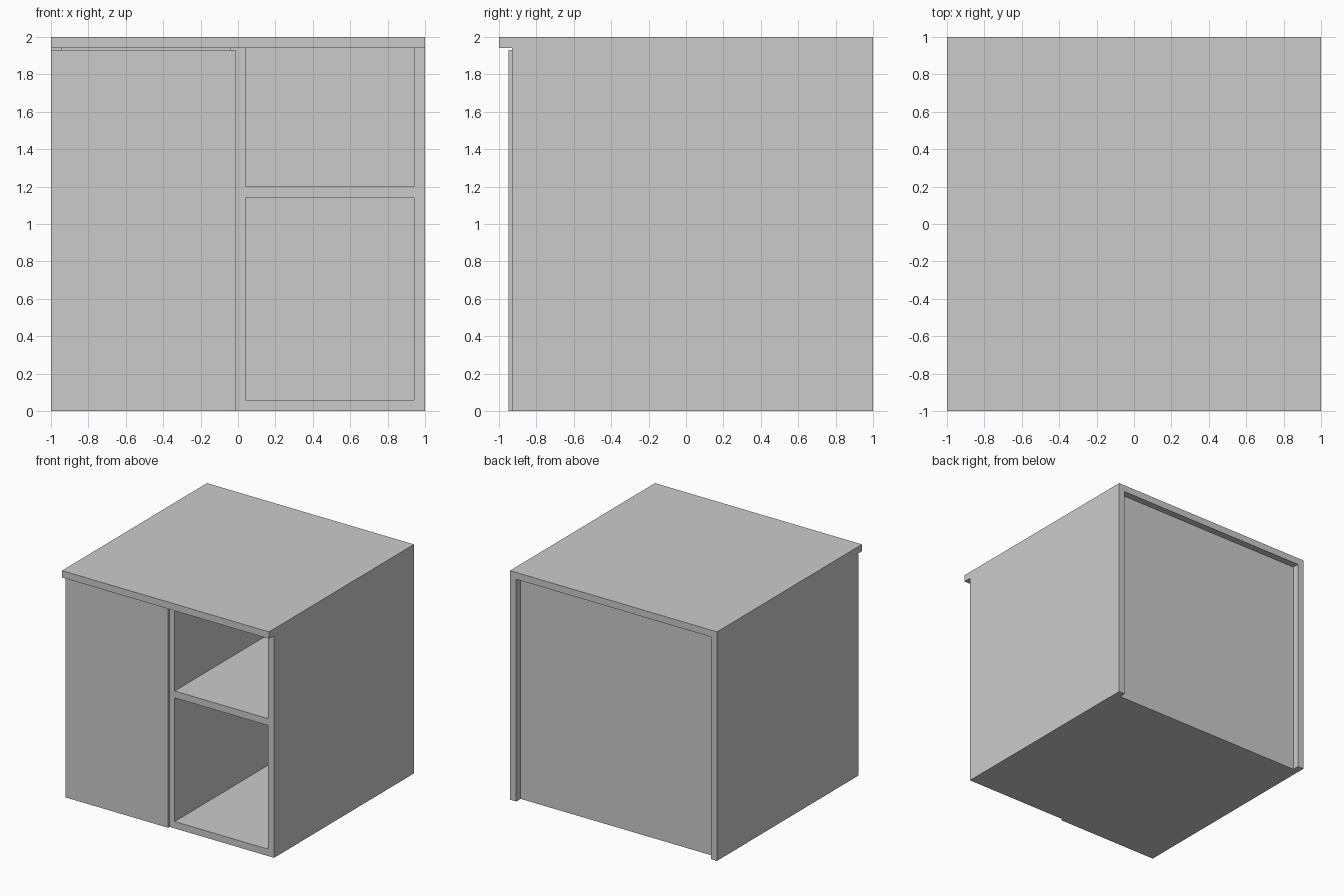
import bpy, bmesh

if "Cube" in bpy.data.objects:
    bpy.data.objects.remove(bpy.data.objects["Cube"])

T = 0.06            # board thickness
FRONT = -0.93       # front plane of the carcass
BACK_IN = 0.91      # inner face of the back panel
BACK_OUT = 0.94     # outer face of the recessed back panel


def new_object(name, bm):
    bmesh.ops.recalc_face_normals(bm, faces=bm.faces)
    mesh = bpy.data.meshes.new(name)
    bm.to_mesh(mesh)
    bm.free()
    ob = bpy.data.objects.new(name, mesh)
    bpy.context.collection.objects.link(ob)
    return ob


def box(name, x, y, z):
    bm = bmesh.new()
    bmesh.ops.create_cube(bm, size=1)
    for v in bm.verts:
        v.co = [r[0] if c < 0 else r[1] for c, r in zip(v.co, (x, y, z))]
    return new_object(name, bm)


def cut(target, cutter):
    mod = target.modifiers.new("opening", 'BOOLEAN')
    mod.operation = 'DIFFERENCE'
    mod.solver = 'EXACT'
    mod.object = cutter
    bpy.context.view_layer.objects.active = target
    bpy.ops.object.modifier_apply(modifier=mod.name)
    bpy.data.objects.remove(cutter, do_unlink=True)


# Carcass: side profile with overhanging top, extruded across the width
profile = [(FRONT, 0), (1, 0), (1, 2), (-1, 2), (-1, 2 - T), (FRONT, 2 - T)]
bm = bmesh.new()
face = bm.faces.new([bm.verts.new((-1, y, z)) for y, z in profile])
ext = bmesh.ops.extrude_face_region(bm, geom=[face], use_keep_orig=True)
verts = [g for g in ext["geom"] if isinstance(g, bmesh.types.BMVert)]
bmesh.ops.translate(bm, vec=(2, 0, 0), verts=verts)
carcass = new_object("cabinet_carcass", bm)

# Compartments: one behind the door, two open ones around the shelf
depth = (-1.2, BACK_IN)
for x, z in (((-0.94, -0.04), (T, 2 - T)),
             ((0.04, 0.94), (T, 1.14)),
             ((0.04, 0.94), (1.20, 2 - T))):
    cut(carcass, box("compartment_cutter", x, depth, z))

# Recess that sets the back panel in between the sides and under the top
cut(carcass, box("back_cutter", (-0.94, 0.94), (BACK_OUT, 1.2), (-0.2, 2 - T)))

# Door over the left compartment, with a small gap below the top
box("door", (-1, -0.01), (-0.95, FRONT), (0, 1.93))
